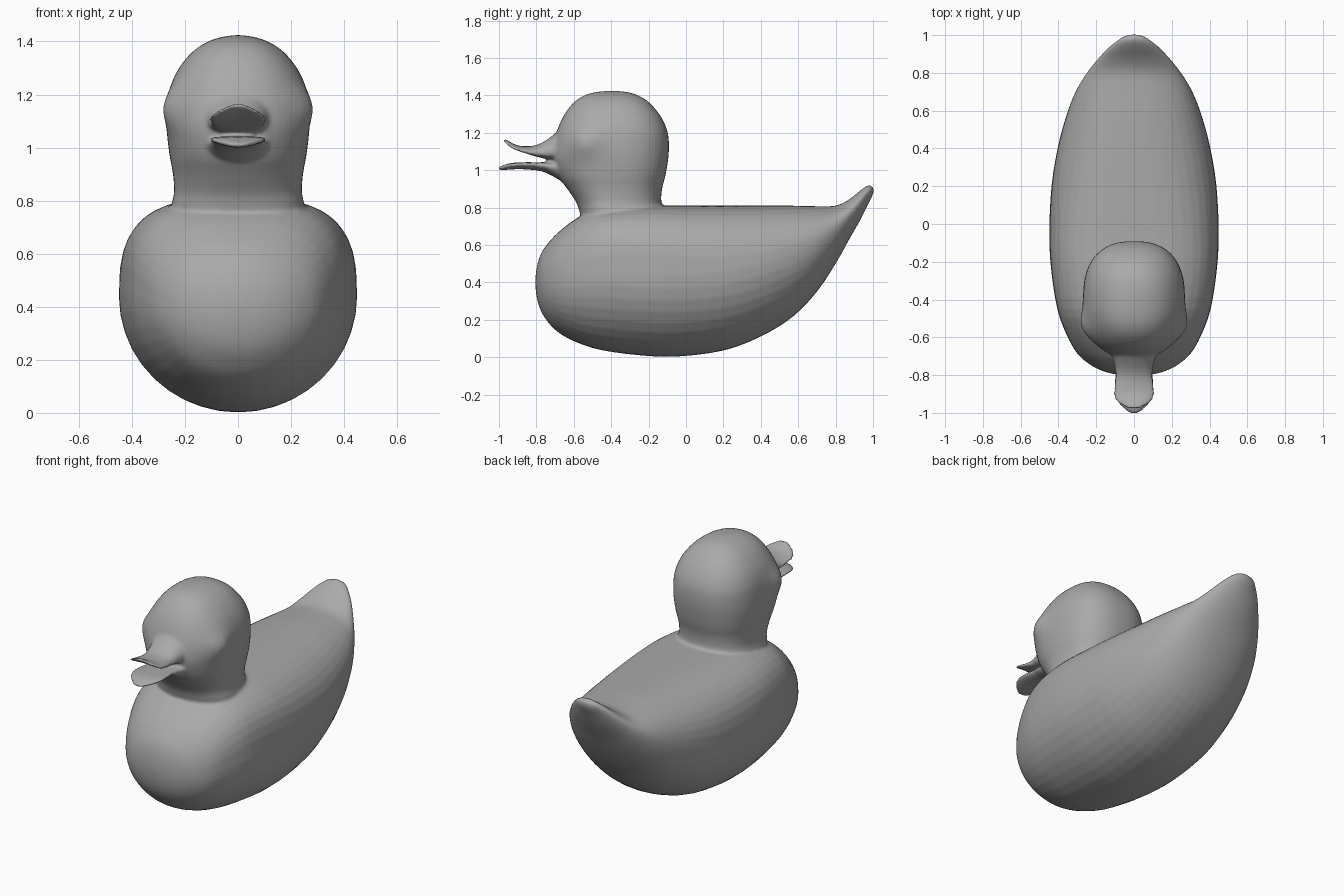
import bpy, bmesh, math


def refine(keys, steps):
    # Catmull-Rom interpolation between key sections
    out = []
    for i in range(len(keys) - 1):
        p0, p1 = keys[max(i - 1, 0)], keys[i]
        p2, p3 = keys[i + 1], keys[min(i + 2, len(keys) - 1)]
        for s in range(steps):
            t = s / steps
            out.append([0.5 * (2 * b + (c - a) * t + (2 * a - 5 * b + 4 * c - d) * t * t
                               + (3 * b - a - 3 * c + d) * t ** 3)
                        for a, b, c, d in zip(p0, p1, p2, p3)])
    return out + [list(keys[-1])]


def power(v, n):
    return math.copysign(abs(v) ** (2 / n), v)


def skin(name, rings):
    # bridges rings of points and caps both ends
    bm = bmesh.new()
    loops = [[bm.verts.new(p) for p in ring] for ring in rings]
    n = len(loops[0])
    for a, b in zip(loops, loops[1:]):
        for i in range(n):
            j = (i + 1) % n
            bm.faces.new((a[i], a[j], b[j], b[i]))
    bm.faces.new(loops[0])
    bm.faces.new(loops[-1])
    bmesh.ops.recalc_face_normals(bm, faces=bm.faces)
    me = bpy.data.meshes.new(name)
    bm.to_mesh(me)
    bm.free()
    ob = bpy.data.objects.new(name, me)
    bpy.context.collection.objects.link(ob)
    return ob


def angles(n):
    return [2 * math.pi * i / n for i in range(n)]


def lengthwise(name, keys, steps=3, n=40):
    # sections along y: y, bottom, top, half width, height of widest point, top squareness, edge droop
    rings = []
    for y, zb, zt, w, m, sq, droop in refine(keys, steps):
        mid = zb + (zt - zb) * m
        ring = []
        for a in angles(n):
            c, s = math.cos(a), math.sin(a)
            e = sq if s > 0 else 2
            x = w * power(c, e)
            z = mid + power(s, e) * (zt - mid if s > 0 else mid - zb)
            ring.append((x, y, z - droop * power(c, e) ** 2))
        rings.append(ring)
    return skin(name, rings)


# body with flat back and upturned tail
body = lengthwise("body", [
    (-0.806, 0.39, 0.41, 0.01, .5, 2, 0), (-0.798, 0.32, 0.48, 0.09, .5, 2, 0),
    (-0.777, 0.25, 0.55, 0.17, .5, 2.1, 0), (-0.74, 0.19, 0.607, 0.24, .5, 2.2, 0),
    (-0.68, 0.13, 0.67, 0.305, .52, 2.4, 0), (-0.58, 0.077, 0.745, 0.36, .53, 2.7, 0),
    (-0.45, 0.037, 0.795, 0.406, .54, 3.0, 0), (-0.25, 0.01, 0.81, 0.438, .54, 3.1, 0),
    (-0.05, 0.003, 0.81, 0.449, .54, 2.9, 0), (0.2, 0.035, 0.81, 0.437, .54, 2.6, 0),
    (0.4, 0.11, 0.81, 0.405, .55, 2.4, 0), (0.57, 0.215, 0.81, 0.36, .56, 2.3, 0),
    (0.7, 0.35, 0.807, 0.31, .58, 2.2, 0), (0.8, 0.50, 0.81, 0.25, .6, 2.1, 0),
    (0.87, 0.625, 0.842, 0.195, .6, 2.1, 0), (0.93, 0.73, 0.89, 0.14, .6, 2, 0),
    (0.97, 0.81, 0.917, 0.09, .6, 2, 0), (0.993, 0.855, 0.915, 0.055, .6, 2, 0),
    (1.004, 0.885, 0.90, 0.01, .5, 2, 0)])

# head and neck: z, front y, back y, half width
head_keys = [
    (0.70, -0.55, -0.13, 0.24), (0.78, -0.57, -0.115, 0.25), (0.83, -0.588, -0.132, 0.241),
    (0.90, -0.635, -0.128, 0.245), (0.97, -0.685, -0.11, 0.258), (1.06, -0.715, -0.095, 0.268),
    (1.14, -0.71, -0.091, 0.268), (1.21, -0.69, -0.10, 0.260), (1.28, -0.66, -0.13, 0.234),
    (1.34, -0.62, -0.175, 0.192), (1.38, -0.578, -0.22, 0.148), (1.405, -0.53, -0.27, 0.100),
    (1.418, -0.475, -0.32, 0.055), (1.424, -0.41, -0.38, 0.01)]
head_rings = []
for z, yf, yb, w in refine(head_keys, 3):
    ring = []
    for a in angles(48):
        mid = -0.39
        c, s = math.cos(a), math.sin(a)
        e = 2.3 if s < 0 else 2.45
        x = w * power(c, e)
        y = mid + power(s, e) * (yb - mid if s > 0 else mid - yf)
        # eye bulges on the cheeks
        d = ((y + 0.56) / 0.09) ** 2 + ((z - 1.15) / 0.08) ** 2
        x += 0.04 * math.exp(-d) * c
        ring.append((x, y, z))
    head_rings.append(ring)
head = skin("head", head_rings)

# open bill
upper = lengthwise("upper_bill", [
    (-0.56, 1.05, 1.24, 0.15, .4, 2.2, 0), (-0.67, 1.05, 1.215, 0.125, .4, 2.2, 0.01),
    (-0.72, 1.053, 1.18, 0.11, .4, 2.3, 0.01), (-0.77, 1.065, 1.147, 0.10, .4, 2.4, 0.01),
    (-0.82, 1.078, 1.13, 0.10, .4, 2.4, 0.01), (-0.89, 1.102, 1.13, 0.111, .4, 2.6, 0.01),
    (-0.93, 1.122, 1.146, 0.10, .4, 2.6, 0.014), (-0.96, 1.143, 1.162, 0.068, .4, 2.4, 0.012),
    (-0.979, 1.157, 1.168, 0.025, .4, 2, 0.004)], n=24)
lower = lengthwise("lower_bill", [
    (-0.56, 0.92, 1.045, 0.15, .6, 2, 0), (-0.67, 0.945, 1.045, 0.12, .7, 2, 0),
    (-0.72, 0.972, 1.043, 0.108, .7, 2, 0), (-0.78, 0.996, 1.042, 0.10, .7, 2, -0.002),
    (-0.88, 1.005, 1.042, 0.108, .7, 2, -0.003), (-0.94, 1.003, 1.037, 0.09, .6, 2, -0.003),
    (-0.98, 1.0, 1.025, 0.055, .6, 2, -0.002), (-1.004, 1.001, 1.015, 0.018, .5, 2, 0)], n=24)

# fuse the parts into one moulded shell and soften the seams
grey = bpy.data.materials.new("dark_grey")
grey.diffuse_color = (0.4, 0.4, 0.4, 1)
for ob in (body, head, upper, lower):
    ob.select_set(True)
bpy.context.view_layer.objects.active = body
bpy.ops.object.join()
duck = bpy.context.view_layer.objects.active
duck.name = "bath_duck"
remesh = duck.modifiers.new("fuse", 'REMESH')
remesh.mode = 'VOXEL'
remesh.voxel_size = 0.009
remesh.use_smooth_shade = True
smooth = duck.modifiers.new("soften", 'SMOOTH')
smooth.factor = 0.5
smooth.iterations = 7
duck.data.materials.append(grey)
